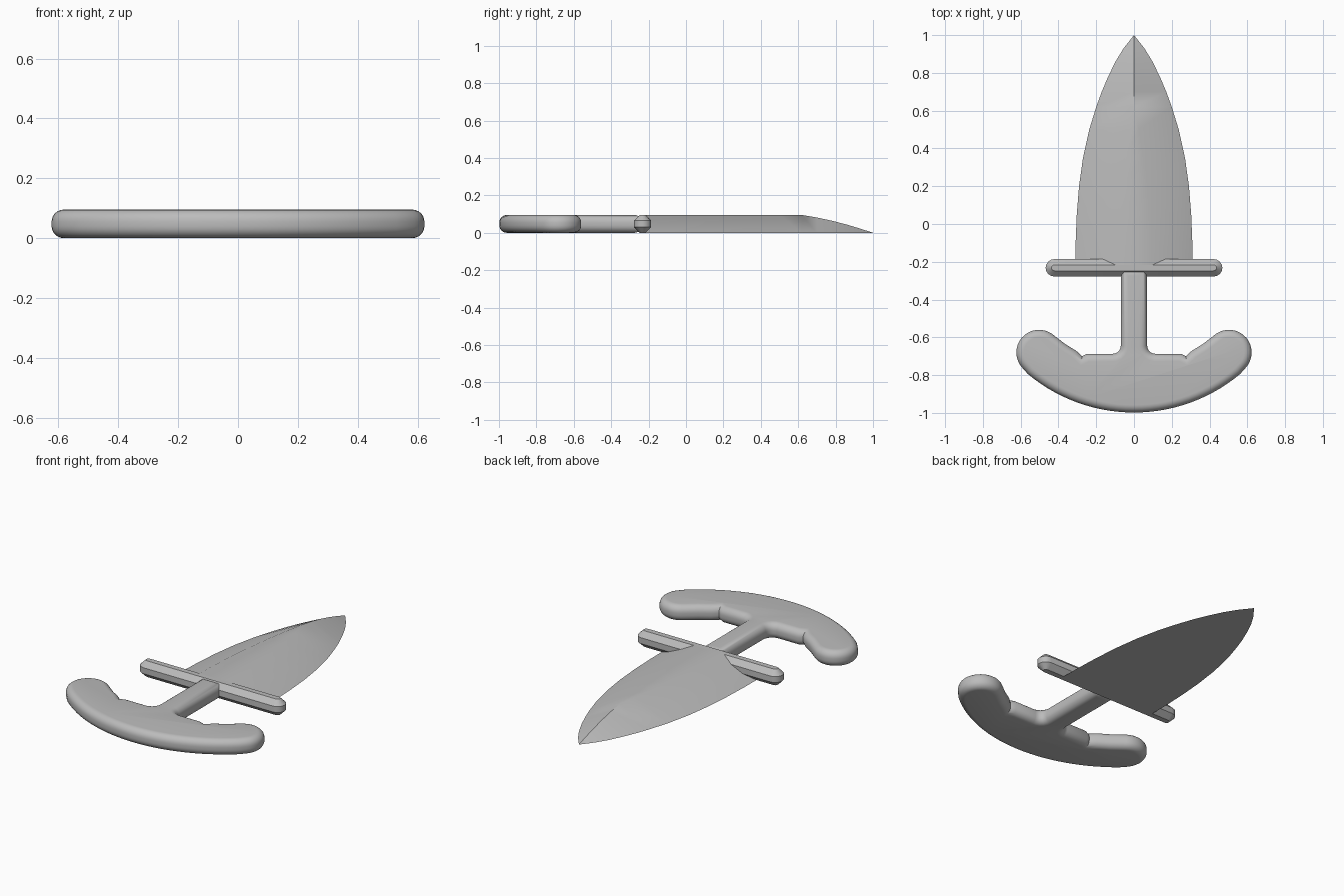
import bpy, bmesh
from math import radians, cos, sin

cube = bpy.data.objects.get("Cube")
if cube:
    bpy.data.objects.remove(cube, do_unlink=True)

HEIGHT = 0.095

steel = bpy.data.materials.new("grey steel")
steel.use_nodes = True
GREY = (0.5, 0.5, 0.5, 1)
steel.diffuse_color = GREY
steel.node_tree.nodes["Principled BSDF"].inputs["Base Color"].default_value = GREY


def arc(cx, cy, r, start, end, n):
    """Points along a circular arc, angles in degrees."""
    angles = [radians(start + (end - start) * i / n) for i in range(n + 1)]
    return [(cx + r * cos(a), cy + r * sin(a)) for a in angles]


def finish(bm, name, angle):
    bmesh.ops.recalc_face_normals(bm, faces=bm.faces)
    mesh = bpy.data.meshes.new(name)
    bm.to_mesh(mesh)
    bm.free()
    mesh.materials.append(steel)
    obj = bpy.data.objects.new(name, mesh)
    bpy.context.collection.objects.link(obj)
    bpy.ops.object.select_all(action="DESELECT")
    obj.select_set(True)
    bpy.context.view_layer.objects.active = obj
    bpy.ops.object.shade_smooth_by_angle(angle=radians(angle))
    return obj


def bevelled_plate(name, half, offset, segments, angle):
    """Mirror a right-hand outline, extrude it and bevel both rims."""
    outline = half + [(-x, y) for x, y in reversed(half) if x > 0.001]
    bm = bmesh.new()
    base = bm.faces.new([bm.verts.new((x, y, 0)) for x, y in outline])
    new = bmesh.ops.extrude_face_region(bm, geom=[base], use_keep_orig=True)["geom"]
    for v in new:
        if isinstance(v, bmesh.types.BMVert):
            v.co.z = HEIGHT
    bmesh.ops.recalc_face_normals(bm, faces=bm.faces)
    rims = [e for e in bm.edges if abs(e.verts[0].co.z - e.verts[1].co.z) < 0.001]
    bmesh.ops.bevel(bm, geom=rims, offset=offset, offset_type="OFFSET",
                    segments=segments, profile=0.5, affect="EDGES", clamp_overlap=False)
    return finish(bm, name, angle)


# Crescent grip with its stem in one rounded piece
grip = arc(0, -0.122, 0.876, -90, -50, 14)             # outer curve
grip += arc(0.503, -0.68, 0.12, -44, 125, 16)          # end lobe
grip += [(0.365, -0.635), (0.305, -0.672), (0.275, -0.7), (0.25, -0.687)]
grip += arc(0.112, -0.645, 0.042, 270, 180, 5)         # fillet into the stem
grip += [(0.07, -0.235)]
bevelled_plate("grip_and_stem", grip, 0.04, 6, 40)

# Cross guard with rounded ends and flat chamfers
guard = arc(0.422, -0.232, 0.046, -90, 90, 8)
bevelled_plate("cross_guard", guard, 0.03, 1, 25)

# Blade: flat underside, sloped sides, flat top narrowing into a ridge
# Stations: y, half width, ridge height, half width of the flat top
STATIONS = [
    (-0.235, 0.31, 1, 0.1), (-0.1, 0.309, 1, 0.095), (0.05, 0.303, 1, 0.085),
    (0.2, 0.291, 1, 0.07), (0.35, 0.27, 1, 0.05), (0.5, 0.237, 1, 0.025),
    (0.62, 0.2, 1, 0), (0.7, 0.171, 0.86, 0), (0.78, 0.137, 0.68, 0),
    (0.86, 0.098, 0.46, 0), (0.93, 0.055, 0.24, 0),
]
bm = bmesh.new()
rows = []
for y, w, h, flat in STATIONS:
    z = h * HEIGHT
    rows.append([bm.verts.new(p) for p in (
        (-w, y, 0), (-flat, y, z), (flat, y, z), (w, y, 0))])
tip = bm.verts.new((0, 1, 0))
for a, b in zip(rows, rows[1:]):
    for i in range(4):
        j = (i + 1) % 4
        bm.faces.new((a[i], a[j], b[j], b[i]))
for i in range(4):
    bm.faces.new((rows[-1][i], rows[-1][(i + 1) % 4], tip))
bm.faces.new(rows[0])
bmesh.ops.remove_doubles(bm, verts=bm.verts, dist=0.0005)
finish(bm, "blade", 30)
